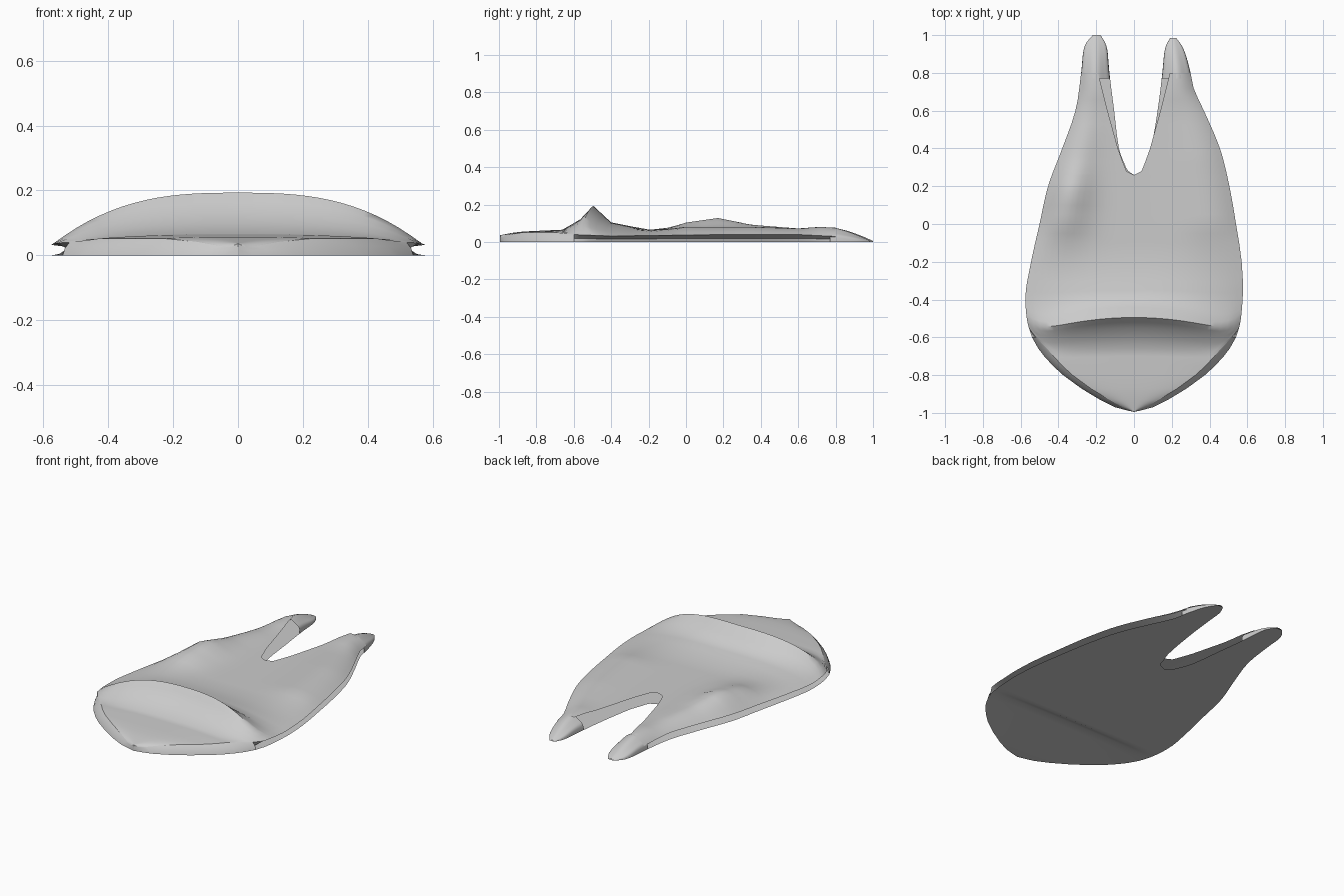
import bpy, bmesh, math

if "Cube" in bpy.data.objects:
    bpy.data.objects.remove(bpy.data.objects["Cube"])

def lerp(t, y):
    if y <= t[0][0]:
        return t[0][1]
    for (a, p), (b, q) in zip(t, t[1:]):
        if y <= b:
            return p + (q - p) * (y - a) / (b - a)
    return t[-1][1]

def smooth(t, y):
    """Cubic through the table points, for the rounded outlines."""
    if y <= t[0][0] or y >= t[-1][0]:
        return lerp(t, y)
    i = next(k for k in range(len(t) - 1) if y <= t[k + 1][0])

    def slope(k):
        a, b = t[max(k - 1, 0)], t[min(k + 1, len(t) - 1)]
        return (b[1] - a[1]) / (b[0] - a[0])
    (a, p), (b, q) = t[i], t[i + 1]
    d = b - a
    f = (y - a) / d
    m, n = slope(i) * d, slope(i + 1) * d
    return (p * (1 + 2 * f) * (1 - f) ** 2 + m * f * (1 - f) ** 2
            + q * f * f * (3 - 2 * f) + n * f * f * (f - 1))

# outlines: y -> half width for each side
FRONT = [(-.995, .0), (-.97, .1), (-.87, .28), (-.75, .43), (-.6, .54), (-.4, .575)]
OUTER = {1: FRONT + [(-.2, .57), (0, .54), (.2, .505), (.4, .455), (.6, .37), (.72, .315), (.82, .295), (.98, .25)],
         -1: FRONT + [(-.2, .545), (0, .50), (.2, .455), (.4, .38), (.6, .31), (.8, .28), (.95, .265), (1, .25)]}
INNER_LOW = {1: [(.26, .0), (.28, .045), (.33, .065), (.4, .09), (.6, .125), (.8, .15), (.98, .165)],
             -1: [(.26, .0), (.28, .03), (.33, .055), (.4, .08), (.6, .105), (.8, .13), (1, .145)]}
INNER_TOP = [(.26, .0), (.28, .04), (.33, .06), (.4, .085), (.6, .14), (.8, .19)]
# heights of the upper film along y: crest, rim, and the swelling near each side
PEAK = [(-1, .035), (-.9, .055), (-.66, .066), (-.6, .10), (-.55, .13), (-.495, .193), (-.4, .105),
        (-.3, .085), (-.2, .067), (.8, .067)]
RIM = [(-1, .02), (-.9, .052), (-.7, .052), (-.6, .04), (-.4, .032), (.2, .04), (.6, .04), (.8, .03)]
SWELL = {1: [(-.2, .067), (0, .085), (.35, .085), (.6, .075), (.72, .085), (.8, .08)],
         -1: [(-.2, .067), (0, .11), (.17, .137), (.35, .097), (.6, .075), (.72, .085), (.8, .08)]}
YS = [-.995, -.985, -.97, -.93, -.87, -.8, -.75, -.7, -.66, -.6, -.55, -.52, -.495, -.47, -.44, -.4, -.35, -.3, -.2,
      -.1, -.05, 0, .05, .1, .17, .22, .26, .265, .28, .3, .33, .36, .4, .47, .53, .6, .66, .72, .8]
N = 16

def sheet(bm, rows):
    """Add a surface from rows of points."""
    grid = [[bm.verts.new(p) for p in r] for r in rows]
    for a, b in zip(grid, grid[1:]):
        for j in range(len(a) - 1):
            bm.faces.new((a[j], a[j + 1], b[j + 1], b[j]))

def finish(name, bm):
    bmesh.ops.remove_doubles(bm, verts=bm.verts, dist=1e-4)
    bmesh.ops.recalc_face_normals(bm, faces=bm.faces)
    up = sum(f.normal.z * f.calc_area() for f in bm.faces)
    if name == "upper_film" and up < 0 or name == "lower_film" and up > 0:
        bmesh.ops.reverse_faces(bm, faces=bm.faces)
    me = bpy.data.meshes.new(name)
    bm.to_mesh(me)
    bm.free()
    ob = bpy.data.objects.new(name, me)
    bpy.context.collection.objects.link(ob)
    bpy.ops.object.select_all(action='DESELECT')
    ob.select_set(True)
    bpy.context.view_layer.objects.active = ob
    bpy.ops.object.shade_smooth_by_angle(angle=math.radians(50))

def top_point(s, x, y, u):
    rim = lerp(RIM, y)
    k = min(1, max(0, (y + .3) / .3))
    z = lerp(PEAK, y)
    z += (lerp(SWELL[s], y) - z) * k * math.exp(-((u - .75) / .27) ** 2)
    z = rim + (z - rim) * (1 - u ** (2.8 + 5 * k))
    # the ridge line bows forward towards the sides
    bow = .09 * u * u * (1 - u ** 8) * math.exp(-((y + .5) / .14) ** 2)
    return (s * x, y - bow, z)

def low_z(y, f):
    """Lower film lies flat, with a shallow pocket under the ridge."""
    pocket = lerp([(-.95, 0), (-.6, .02), (-.54, .022), (-.5, 0)], y)
    return pocket * (1 - f ** 3)

upper, lower = bmesh.new(), bmesh.new()
for s, side in ((1, "right"), (-1, "left")):
    top, low, gusset, rim = [], [], [], []
    for y in YS:
        o = smooth(OUTER[s], y)
        inset = min(.05, o * .4) * min(1, max(0, (-.55 - y) / .12))
        a, b = lerp(INNER_TOP, y), smooth(INNER_LOW[s], y)
        ot = o - inset
        t = []
        for j in range(N + 1):
            x = a + (ot - a) * j / N
            t.append(top_point(s, x, y, x / ot if ot else 0))
        top.append(t)
        low.append([(s * (b + (o - b) * j / N), y, low_z(y, j / N)) for j in range(N + 1)])
        # sloping front skirt below the panel
        if y <= -.59:
            rim.append([t[-1], (s * (o - inset * .3), y, t[-1][2] * .55), (s * o, y, 0)])
        # side fold tucked in between both films
        if y >= -.6:
            depth = .13 * min(1, (y + .62) / .2) * min(1, (.85 - y) / .4)
            z = t[-1][2]
            gusset.append([t[-1], (s * (o - depth), y, z * .5), (s * o, y, 0)])
    sheet(upper, top)
    sheet(lower, low)
    for name, rows in (("side_gusset_", gusset), ("front_skirt_", rim)):
        bm = bmesh.new()
        sheet(bm, rows)
        finish(name + side, bm)

    # handle end: flattened crumpled tube with a rounded tip
    end = 1.0 if s < 0 else .985
    bm = bmesh.new()
    rows = []
    for i in range(13):
        f = i / 12
        y = .77 + (end - .77) * f
        o, b = smooth(OUTER[s], y), smooth(INNER_LOW[s], y)
        c = (o + b) / 2
        w = (o - b) / 2 * math.sqrt(max(.15, 1 - max(0, (f - .45) / .55) ** 3))
        h = .072 * (1 - f ** 1.5) + .006
        ring = []
        for k in range(17):
            q = math.pi * k / 16
            ring.append((s * (c + w * math.cos(q)), y,
                         h * abs(math.sin(q)) ** .7 * (1 + .1 * math.cos(4 * q)) / 1.1))
        rows.append(ring + [(s * c, y, 0), ring[0]])
    sheet(bm, rows)
    finish("handle_end_" + side, bm)

finish("upper_film", upper)
finish("lower_film", lower)
